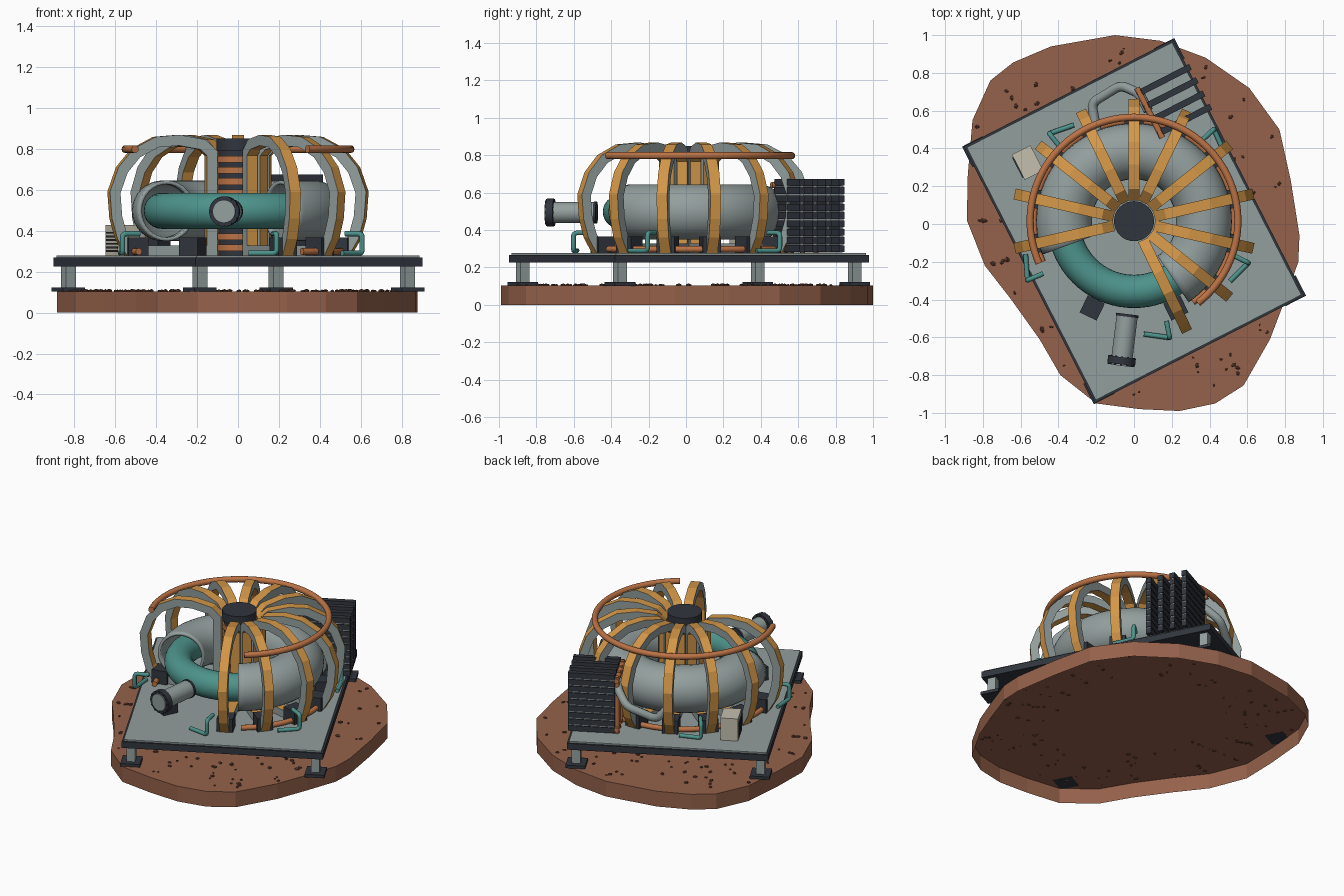
import bpy, bmesh, math, random
from mathutils import Matrix, Vector

if "Cube" in bpy.data.objects:
    bpy.data.objects.remove(bpy.data.objects["Cube"])
random.seed(4)
AXIS_Y = 0.015
TURN = math.radians(27.1)
DECK = 0.278
MID = 0.497


def material(name, r, g, b):
    m = bpy.data.materials.new(name)
    m.use_nodes = True
    m.diffuse_color = (r, g, b, 1)
    m.node_tree.nodes["Principled BSDF"].inputs["Base Color"].default_value = (r, g, b, 1)
    return m


GREY = material("machine grey", .29, .345, .34)
DARK = material("dark steel", .03, .035, .047)
COPPER = material("copper", .50, .17, .06)
ORANGE = material("coil orange", .66, .31, .065)
TEAL = material("teal", .075, .29, .26)
SOIL = material("soil brown", .30, .12, .07)
PEBBLE = material("pebble brown", .13, .05, .03)
BEIGE = material("cabinet beige", .55, .52, .42)


def deck(x, y, z):
    """Point in the turned frame of the platform."""
    c, s = math.cos(TURN), math.sin(TURN)
    return Vector((x * c - y * s, x * s + y * c + AXIS_Y, z))


def polar(r, deg, z):
    a = math.radians(deg)
    return Vector((r * math.cos(a), r * math.sin(a) + AXIS_Y, z))


def finish(name, bm, mats, smooth=False):
    bmesh.ops.recalc_face_normals(bm, faces=bm.faces)
    me = bpy.data.meshes.new(name)
    bm.to_mesh(me)
    bm.free()
    for m in mats:
        me.materials.append(m)
    ob = bpy.data.objects.new(name, me)
    bpy.context.collection.objects.link(ob)
    if smooth:
        bpy.ops.object.select_all(action='DESELECT')
        ob.select_set(True)
        bpy.context.view_layer.objects.active = ob
        bpy.ops.object.shade_smooth_by_angle(angle=math.radians(40))
    return ob


def boxes(name, items, mat):
    """Items are (centre, size, angle about z)."""
    bm = bmesh.new()
    for centre, size, angle in items:
        m = Matrix.Translation(centre) @ Matrix.Rotation(angle, 4, 'Z') @ Matrix.Diagonal((*size, 1))
        bmesh.ops.create_cube(bm, size=1, matrix=m)
    return finish(name, bm, [mat])


def rods(name, items, mat, sides=24):
    """Items are (start, end, radius)."""
    bm = bmesh.new()
    for a, b, r in items:
        a, b = Vector(a), Vector(b)
        turn = (b - a).to_track_quat('Z', 'Y').to_matrix().to_4x4()
        bmesh.ops.create_cone(bm, cap_ends=True, segments=sides, radius1=r, radius2=r,
                              depth=(b - a).length, matrix=Matrix.Translation((a + b) / 2) @ turn)
    return finish(name, bm, [mat], True)


def arc_tube(name, big, small, z, a0, a1, mat, caps=True, sides=24, steps=60):
    """Part of a torus about the machine axis."""
    bm = bmesh.new()
    rings = []
    for i in range(steps + 1):
        deg = a0 + (a1 - a0) * i / steps
        rings.append([bm.verts.new(polar(big + small * math.cos(t), deg, z + small * math.sin(t)))
                      for t in (math.tau * j / sides for j in range(sides))])
    for p, q in zip(rings, rings[1:]):
        for j in range(sides):
            k = (j + 1) % sides
            bm.faces.new((p[j], p[k], q[k], q[j]))
    if caps:
        bm.faces.new(rings[0])
        bm.faces.new(rings[-1])
    return finish(name, bm, [mat], True)


def pipe(name, points, radius, mat, bend=0.03):
    """Round pipe along a path with rounded corners."""
    pts = [Vector(p) for p in points]
    path = [pts[0]]
    for a, b, c in zip(pts, pts[1:], pts[2:]):
        u, v = b + (a - b).normalized() * bend, b + (c - b).normalized() * bend
        path += [u.lerp(b, t).lerp(b.lerp(v, t), t) for t in (0, .25, .5, .75, 1)]
    path.append(pts[-1])
    cu = bpy.data.curves.new(name, 'CURVE')
    cu.dimensions = '3D'
    cu.bevel_depth, cu.bevel_resolution, cu.use_fill_caps = radius, 3, True
    sp = cu.splines.new('POLY')
    sp.points.add(len(path) - 1)
    for q, p in zip(sp.points, path):
        q.co = (*p, 1)
    cu.materials.append(mat)
    ob = bpy.data.objects.new(name, cu)
    bpy.context.collection.objects.link(ob)


# Ground slab: top with a skirt, open underneath
outline = [(-.10, 1), (.14, .97), (.38, .88), (.61, .72), (.77, .5), (.83, .23), (.876, -.06),
           (.87, -.2), (.8, -.4), (.72, -.61), (.58, -.855), (.43, -.95), (.24, -.99), (.03, -.98),
           (-.2, -.95), (-.39, -.8), (-.5, -.61), (-.65, -.4), (-.79, -.22), (-.885, .02),
           (-.88, .26), (-.855, .55), (-.76, .76), (-.64, .855), (-.44, .94)]
bm = bmesh.new()
low = [bm.verts.new((x, y, 0)) for x, y in outline]
high = [bm.verts.new((x, y, .103)) for x, y in outline]
bm.faces.new(high)
for i in range(len(low)):
    bm.faces.new((low[i - 1], low[i], high[i], high[i - 1]))
finish("ground", bm, [SOIL])

# Pebbles
bm = bmesh.new()
for i in range(150):
    x, y = random.choice(outline)
    k = math.sqrt(random.uniform(.3, .93))
    spot = Matrix.Translation((x * k + random.uniform(-.04, .04), y * k, .105))
    size = random.uniform(.006, .014)
    bmesh.ops.create_icosphere(bm, subdivisions=1, radius=size,
                               matrix=spot @ Matrix.Rotation(i, 4, 'Z') @ Matrix.Diagonal((1.2, .9, .8, 1)))
finish("pebbles", bm, [PEBBLE])

# Platform, legs and feet
boxes("platform_frame", [(deck(0, 0, .247), (1.245, 1.525, .042), TURN)], DARK)
boxes("platform_plate", [(deck(0, 0, .269), (1.222, 1.502, .018), TURN)], GREY)
corners = [(sx * .57, sy * .705) for sx in (-1, 1) for sy in (-1, 1)]
boxes("legs", [(deck(x, y, .175), (.054, .054, .115), TURN) for x, y in corners], GREY)
boxes("feet", [(deck(x, y, .112), (.122, .122, .02), TURN) for x, y in corners], DARK)

# Vessel shell with a cut-away sector, and the ring inside it
shell = arc_tube("vessel_shell", .37, .148, MID, -56, 200, GREY, caps=False, sides=32)
thick = shell.modifiers.new("wall", 'SOLIDIFY')
thick.thickness, thick.offset = .018, -1
arc_tube("inner_ring", .372, .088, MID, 0, 360, TEAL, caps=False, steps=72)

# Central column with copper windings and a cap
top = lambda z: (0, AXIS_Y, z)
rods("column_core", [(top(DECK), top(.80), .096)], DARK, 32)
rods("column_windings", [(top(.30 + i * .054), top(.332 + i * .054), .105) for i in range(9)], COPPER, 32)
rods("column_cap", [(top(.79), top(.85), .106)], DARK, 32)

# D-shaped coils around the vessel, orange rims and grey cheeks
rim = [Vector(p) for p in ((.11, .275), (.11, .79), (.17, .845), (.30, .868), (.42, .858), (.53, .80),
                           (.605, .71), (.648, .59), (.638, .46), (.61, .36), (.56, .275))]


def inset(loop, d):
    out = []
    for i, p in enumerate(loop):
        u = (p - loop[i - 1]).normalized()
        v = (loop[(i + 1) % len(loop)] - p).normalized()
        n = Vector((u.y + v.y, -u.x - v.x)).normalized()
        out.append(p + n * d / max(.5, n.dot(Vector((u.y, -u.x)))))
    return out


slot = 360 / 14
angles = [90 + slot * k for k in range(-6, 5)]
for n, deg in enumerate(angles):
    bm = bmesh.new()
    side = polar(1, deg + 90, 0) - polar(0, 0, 0)
    quads = [[bm.verts.new(polar(p.x, deg, p.y) + side * w)
              for p, w in ((a, -.029), (a, .029), (b, .029), (b, -.029))]
             for a, b in zip(rim, inset(rim, .052))]
    for i in range(len(quads)):
        p, q = quads[i - 1], quads[i]
        for j in range(4):
            k = (j + 1) % 4
            f = bm.faces.new((p[j], p[k], q[k], q[j]))
            f.material_index = 1 if j in (0, 2) else 0
    finish("field_coil_%d" % (n + 1), bm, [GREY, ORANGE])

# Coil support blocks, one left standing in the opening
boxes("coil_supports", [(polar(.51, d, .322), (.10, .10, .09), math.radians(d))
                        for d in angles + [90 + 6 * slot]], DARK)

# Copper hoops over the coils and at deck level
arc_tube("upper_hoop", .55, .019, .798, -52, 204, COPPER, sides=12, steps=72)
arc_tube("lower_hoop", .53, .017, .298, -54, 204, COPPER, sides=12, steps=72)

# Injector barrel with flange and bolts
back, front = Vector((-.036, -.485, MID - .003)), Vector((-.067, -.735, MID - .003))
aim = (front - back).normalized()
rods("injector_barrel", [(back, front + aim * .016, .056)], GREY, 32)
rods("injector_flanges", [(front - aim * .03, front + aim * .008, .074),
                          (back - aim * .008, back + aim * .006, .060)], DARK, 32)
across = aim.cross(Vector((0, 0, 1)))
bolts = []
for i in range(12):
    t = math.tau * i / 12
    p = front + (across * math.cos(t) + Vector((0, 0, 1)) * math.sin(t)) * .066
    bolts.append((p - aim * .034, p + aim * .014, .006))
rods("injector_bolts", bolts, DARK, 6)

# Radiator: plates of stacked slats with copper headers
rows = [.473 + (i - 1.5) * .079 for i in range(4)]
boxes("radiator_cores", [(deck(.493, y, .475), (.28, .014, .39), TURN) for y in rows], DARK)
boxes("radiator_slats", [(deck(.493, y, .30 + k * .0445), (.29, .034, .036), TURN)
                         for y in rows for k in range(9)], DARK)
boxes("radiator_seams", [(deck(.493, y, .322 + k * .0445), (.284, .026, .006), TURN)
                         for y in rows for k in range(8)], GREY)
headers = [(deck(.335, rows[0] - .03, z), deck(.335, rows[3] + .03, z), .016) for z in (.31, .64)]
headers += [(deck(.335, y, DECK), deck(.335, y, .66), .013) for y in rows]
rods("radiator_headers", headers, COPPER, 12)

# Return pipe from vessel to radiator
pipe("return_pipe", [(-.19, .45, .42), (-.225, .64, .42), (-.07, .735, .50), (.03, .69, .58),
                     (.075, .60, .60)], .026, GREY, .04)

# Small coolant pipes standing round the machine
for n, deg in enumerate((209, 287, 340, 49, 134)):
    pipe("coolant_pipe_%d" % (n + 1), [polar(.60, deg - 12, .29), polar(.645, deg, .29),
                                       polar(.645, deg, .385), polar(.555, deg + 1, .385)], .013, TEAL, .02)

# Control cabinet with louvres
cx, cy = -.36, .533
boxes("control_cabinet", [(deck(cx, cy, DECK + .075), (.11, .15, .15), TURN)], BEIGE)
boxes("cabinet_louvres", [(deck(cx - .057, cy, .30 + i * .018), (.009, .12, .009), TURN)
                          for i in range(6)], DARK)
